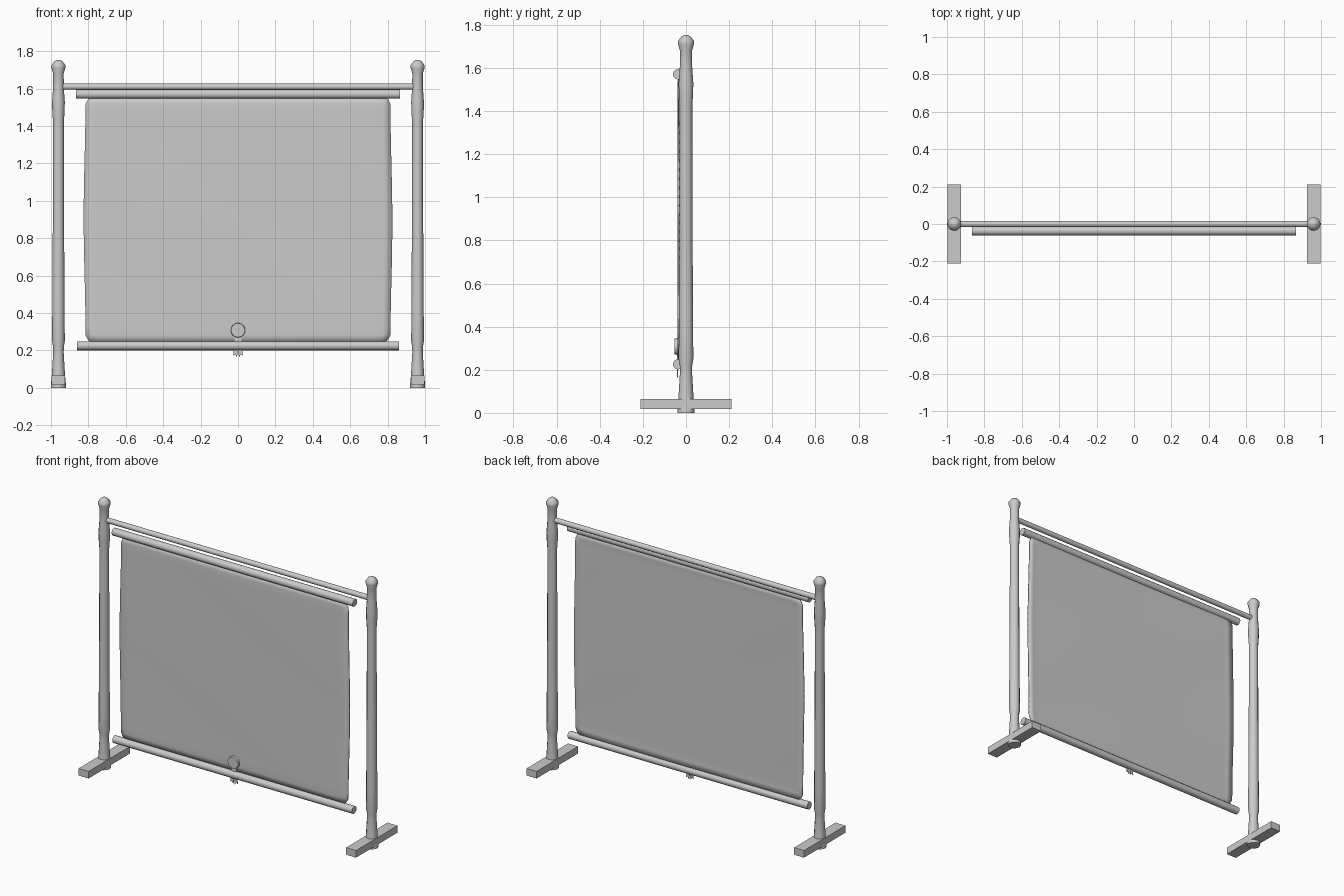
import bpy, bmesh, math
from mathutils import Matrix, Vector

cube = bpy.data.objects.get("Cube")
if cube:
    bpy.data.objects.remove(cube, do_unlink=True)

grey = bpy.data.materials.new("plain grey")
COLOUR = (0.6, 0.6, 0.6, 1)
grey.use_nodes = True
grey.diffuse_color = COLOUR
grey.node_tree.nodes["Principled BSDF"].inputs["Base Color"].default_value = COLOUR


def finish(name, bm, smooth=True):
    bmesh.ops.recalc_face_normals(bm, faces=bm.faces)
    mesh = bpy.data.meshes.new(name)
    bm.to_mesh(mesh)
    bm.free()
    mesh.materials.append(grey)
    ob = bpy.data.objects.new(name, mesh)
    bpy.context.collection.objects.link(ob)
    if smooth:
        bpy.ops.object.select_all(action='DESELECT')
        bpy.context.view_layer.objects.active = ob
        ob.select_set(True)
        bpy.ops.object.shade_smooth_by_angle(angle=math.radians(40))
    return ob


def rod(name, length, radius, y, z, sides):
    bm = bmesh.new()
    m = Matrix.Translation((0, y, z)) @ Matrix.Rotation(math.pi / 2, 4, 'Y')
    bmesh.ops.create_cone(bm, cap_ends=True, segments=sides, radius1=radius,
                          radius2=radius, depth=length, matrix=m)
    return finish(name, bm)


def lathe(name, profile, x, sides=12):
    bm = bmesh.new()
    rings = []
    for r, z in profile:
        angles = [2 * math.pi * i / sides for i in range(sides)]
        rings.append([bm.verts.new((x + r * math.cos(a), r * math.sin(a), z)) for a in angles])
    for low, high in zip(rings, rings[1:]):
        for i in range(sides):
            j = (i + 1) % sides
            bm.faces.new((low[i], low[j], high[j], high[i]))
    bm.faces.new(rings[0])
    bm.faces.new(rings[-1])
    return finish(name, bm)


def box(name, size, centre):
    bm = bmesh.new()
    bmesh.ops.create_cube(bm, size=1, matrix=Matrix.Translation(centre) @ Matrix.Diagonal((*size, 1)))
    return finish(name, bm, False)


# Turned posts standing on crosswise feet
POST = [(0.04, 0), (0.039, 0.03), (0.035, 0.07), (0.028, 0.19), (0.029, 0.22),
        (0.034, 0.25), (0.033, 0.4), (0.03, 0.9), (0.029, 1.38), (0.029, 1.42),
        (0.033, 1.48), (0.034, 1.53), (0.029, 1.6), (0.028, 1.68),
        (0.037, 1.71), (0.037, 1.725), (0.022, 1.745), (0.008, 1.753)]
for side, x in (("left", 0.96), ("right", -0.96)):
    lathe(side + "_post", POST, x)
    box(side + "_foot", (0.072, 0.424, 0.046), (x, 0, 0.042))

# Crossbar and the two rollers
rod("crossbar", 1.9, 0.017, 0, 1.61, 10)
rod("top_roller", 1.73, 0.024, -0.037, 1.57, 12)
rod("bottom_roller", 1.72, 0.024, -0.037, 0.225, 12)

# Hanging sheet with rounded corners and gently uneven edges
HALF_W, HALF_H, CORNER = 0.82, 0.66, 0.05
bm = bmesh.new()
bmesh.ops.create_grid(bm, x_segments=40, y_segments=32, size=1)
for v in bm.verts:
    x, h = v.co.x * HALF_W, v.co.y * HALF_H
    cx, ch = HALF_W - CORNER, HALF_H - CORNER
    dx, dh = abs(x) - cx, abs(h) - ch
    if dx > 0 and dh > 0:
        reach = max(dx, dh) / math.hypot(dx, dh)
        x = math.copysign(cx + dx * reach, x)
        h = math.copysign(ch + dh * reach, h)
    rim = max(abs(v.co.x), abs(v.co.y)) > 0.97
    x += abs(v.co.x) ** 8 * 0.005 * math.sin(5 * h + 2 * x)
    ripple = 0.0015 * math.sin(4 * x + 3 * h) * math.cos(5 * h)
    v.co = Vector((x, -0.036 + ripple + (0.004 if rim else 0), 0.9 + h))
sheet = finish("hanging_sheet", bm)
solid = sheet.modifiers.new("thickness", 'SOLIDIFY')
solid.thickness = 0.006
solid.offset = 0

# Round seal with two notched ribbon tails
bm = bmesh.new()
m = Matrix.Translation((0, -0.046, 0.308)) @ Matrix.Rotation(math.pi / 2, 4, 'X')
bmesh.ops.create_cone(bm, cap_ends=True, segments=24, radius1=0.039,
                      radius2=0.037, depth=0.014, matrix=m)
finish("seal", bm)
for side, s in (("left", 1), ("right", -1)):
    bm = bmesh.new()
    outline = [(0, 0.29), (0.016, 0.29), (0.026, 0.172), (0.015, 0.18), (0.006, 0.165), (0, 0.2)]
    face = bm.faces.new([bm.verts.new((s * x, -0.042, z)) for x, z in outline])
    new = bmesh.ops.extrude_face_region(bm, geom=[face])["geom"]
    bmesh.ops.translate(bm, vec=(0, 0.004, 0),
                        verts=[g for g in new if isinstance(g, bmesh.types.BMVert)])
    finish(side + "_ribbon_tail", bm, False)
